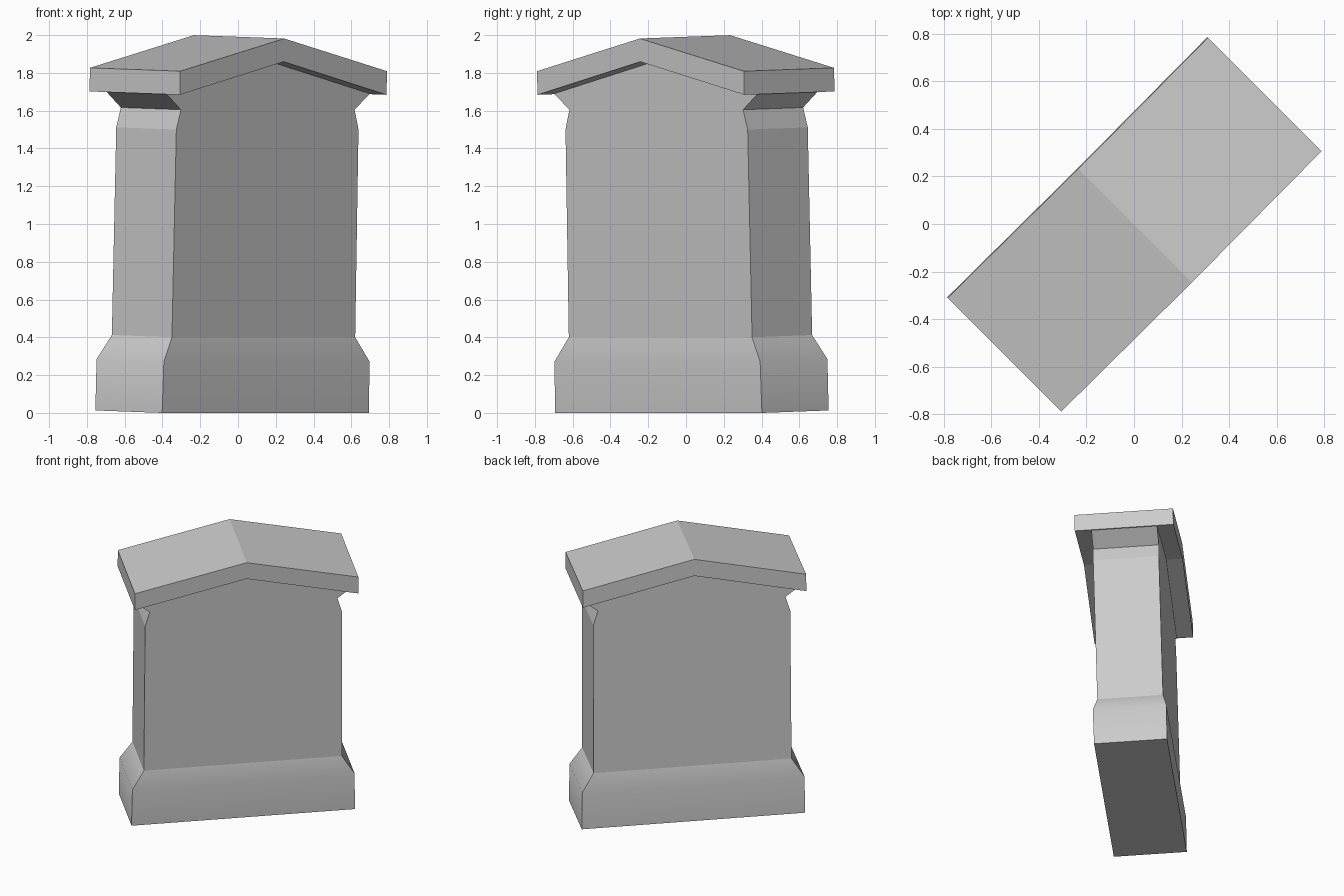
import bpy, bmesh, math
from mathutils import Matrix

default = bpy.data.objects.get("Cube")
if default:
    bpy.data.objects.remove(default, do_unlink=True)

stone = bpy.data.materials.new("grey_stone")
stone.use_nodes = True
GREY = (0.6, 0.6, 0.6, 1)
stone.diffuse_color = GREY
stone.node_tree.nodes["Principled BSDF"].inputs["Base Color"].default_value = GREY

# The whole stone is turned to a diagonal and leans slightly forward
TURN = Matrix.Rotation(math.radians(45), 4, 'Z')
PLACE = TURN @ Matrix.Translation((0, 0.044, 0.0065)) @ Matrix.Rotation(math.radians(1.5), 4, 'X')


def finish(name, bm, smooth=False):
    bmesh.ops.recalc_face_normals(bm, faces=bm.faces)
    mesh = bpy.data.meshes.new(name)
    bm.to_mesh(mesh)
    bm.free()
    mesh.materials.append(stone)
    if smooth:
        mesh.shade_smooth()
        mesh.set_sharp_from_angle(angle=math.radians(45))
    mesh.transform(PLACE)
    obj = bpy.data.objects.new(name, mesh)
    bpy.context.scene.collection.objects.link(obj)


def bridge(bm, a, b):
    """Join two matching loops of vertices; returns the side faces."""
    n = len(a)
    return [bm.faces.new((a[i], a[(i + 1) % n], b[(i + 1) % n], b[i])) for i in range(n)]


def prism(name, half, depth, open_bottom=False):
    """Mirror a half outline (x, z), running bottom to top, and give it depth."""
    outline = half + [(-x, z) for x, z in reversed(half) if x > 0]
    bm = bmesh.new()
    front, back = [[bm.verts.new((x, y, z)) for x, z in outline] for y in (-depth, depth)]
    sides = bridge(bm, front, back)
    bm.faces.new(front)
    bm.faces.new(back)
    if open_bottom:
        bm.faces.remove(sides[-1])
    finish(name, bm)


# Plinth: upright block with a sloped shoulder, open where the shaft meets it
bm = bmesh.new()
rings = []
for w, d, z in [(0.774, 0.25, 0), (0.77, 0.252, 0.272), (0.686, 0.225, 0.4)]:
    rings.append([bm.verts.new((sx * w, sy * d, z))
                  for sx, sy in [(-1, -1), (1, -1), (1, 1), (-1, 1)]])
for low, high in zip(rings, rings[1:]):
    bridge(bm, low, high)
bm.faces.new(rings[0])
finish("plinth", bm, smooth=True)

# Shaft: flat slab with a narrowed neck that flares out under the roof
prism("shaft", [(0.686, 0.4), (0.682, 1.5), (0.65, 1.605), (0.765, 1.692), (0, 1.9)],
      0.225, open_bottom=True)

# Roof: gabled slab of even thickness, with a peak in its underside too
half_roof = [(0, 1.862), (0.774, 1.687), (0.774, 1.812), (0, 1.985)]
outline = half_roof + [(-x, z) for x, z in reversed(half_roof) if x > 0]
bm = bmesh.new()
front, back = [[bm.verts.new((x, y, z)) for x, z in outline] for y in (-0.338, 0.338)]
bridge(bm, front, back)
bm.faces.new(front)
bm.faces.new(back)
finish("gabled_roof", bm)
